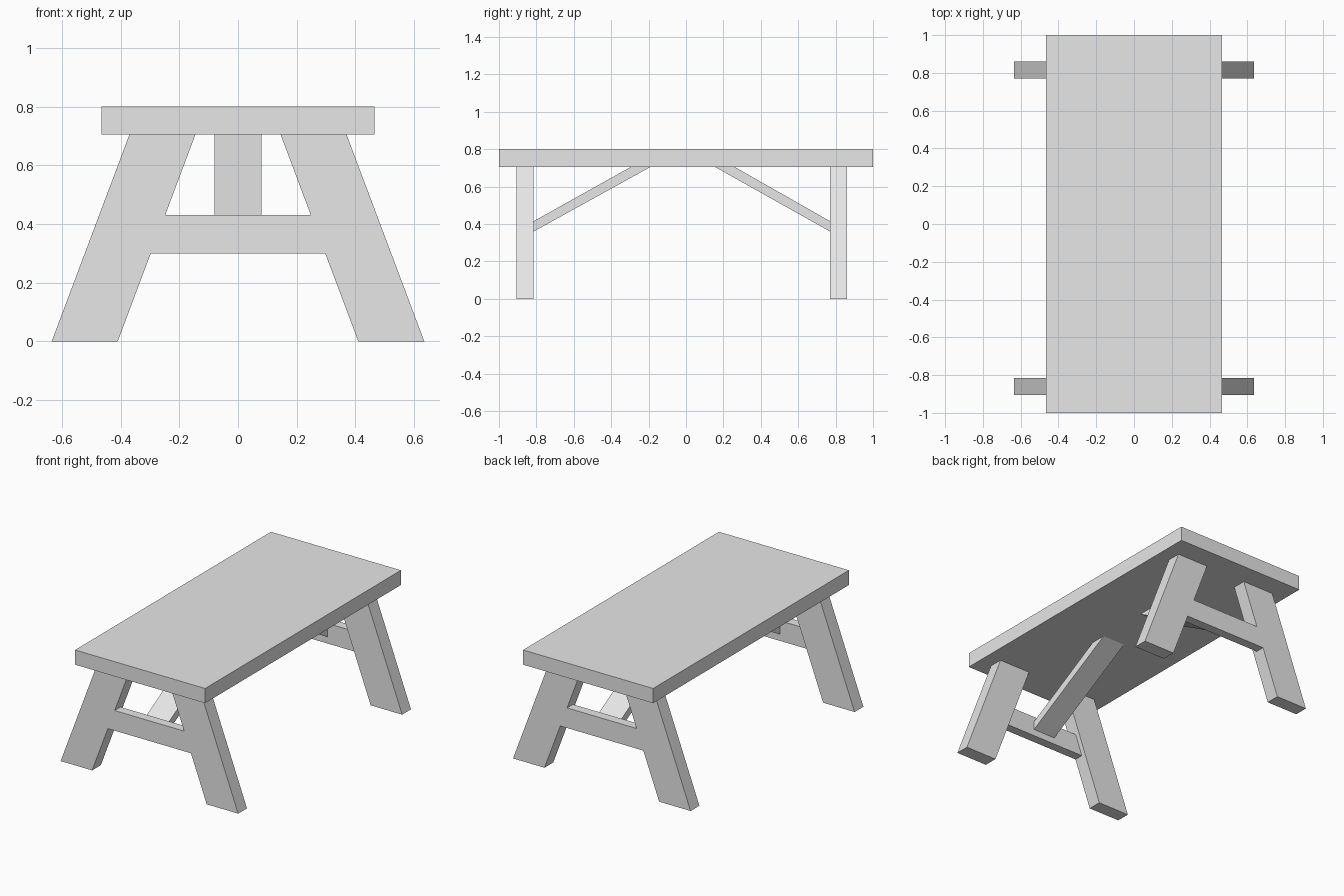
import bpy
import bmesh
from mathutils import Vector

cube = bpy.data.objects.get("Cube")
if cube:
    bpy.data.objects.remove(cube, do_unlink=True)

GREY = (0.8, 0.8, 0.8, 1.0)
mat = bpy.data.materials.new("plain_grey")
mat.use_nodes = True
mat.diffuse_color = GREY
mat.node_tree.nodes["Principled BSDF"].inputs["Base Color"].default_value = GREY


def prism(name, profile, to_3d, start, end):
    """Extrude a 2D profile from start to end; to_3d maps (a, b, depth) to a point."""
    bm = bmesh.new()
    face = bm.faces.new([bm.verts.new(to_3d(a, b, start)) for a, b in profile])
    new = bmesh.ops.extrude_face_region(bm, geom=[face])["geom"]
    shift = Vector(to_3d(0, 0, end)) - Vector(to_3d(0, 0, start))
    bmesh.ops.translate(bm, vec=shift, verts=[v for v in new if isinstance(v, bmesh.types.BMVert)])
    bmesh.ops.recalc_face_normals(bm, faces=bm.faces)
    mesh = bpy.data.meshes.new(name)
    bm.to_mesh(mesh)
    bm.free()
    mesh.materials.append(mat)
    obj = bpy.data.objects.new(name, mesh)
    bpy.context.collection.objects.link(obj)
    return obj


def along_y(a, b, d):
    return (a, d, b)


def along_x(a, b, d):
    return (d, a, b)


UNDER, TOP = 0.705, 0.8      # underside and upper face of the table top
HALF_WIDTH = 0.465
INNER_FOOT, INNER_HEAD = 0.41, 0.145
LEG_WIDTH = 0.225


def inner_edge(z):
    """Inner edge of the splayed leg at height z."""
    return INNER_FOOT + (INNER_HEAD - INNER_FOOT) * z / UNDER


# Table top
prism("table_top", [(-HALF_WIDTH, UNDER), (HALF_WIDTH, UNDER), (HALF_WIDTH, TOP), (-HALF_WIDTH, TOP)],
      along_y, -1, 1)

# Each end: outer leg face, inner leg face, brace foot and the two brace head positions
ends = {
    "front": (-0.905, -0.815, -0.295, -0.19),
    "back": (0.86, 0.77, 0.26, 0.155),
}
STRETCHER_LOW, STRETCHER_HIGH = 0.30, 0.43

for end, (outer, inner, head_upper, head_lower) in ends.items():
    inward = 1 if inner > outer else -1

    # Splayed legs
    for side, s in (("left", 1), ("right", -1)):
        leg = [(s * INNER_FOOT, 0), (s * (INNER_FOOT + LEG_WIDTH), 0),
               (s * (INNER_HEAD + LEG_WIDTH), UNDER), (s * INNER_HEAD, UNDER)]
        prism(f"{end}_{side}_leg", leg, along_y, outer, inner)

    # Stretcher between the legs, flush with their outer faces
    low, high = inner_edge(STRETCHER_LOW), inner_edge(STRETCHER_HIGH)
    prism(f"{end}_stretcher",
          [(-low, STRETCHER_LOW), (low, STRETCHER_LOW), (high, STRETCHER_HIGH), (-high, STRETCHER_HIGH)],
          along_y, outer, outer + inward * 0.06)

    # Diagonal brace from the stretcher to the underside of the top
    foot = outer + inward * 0.06
    prism(f"{end}_brace", [(foot, 0.343), (head_lower, UNDER), (head_upper, UNDER), (foot, 0.398)],
          along_x, -0.08, 0.08)
